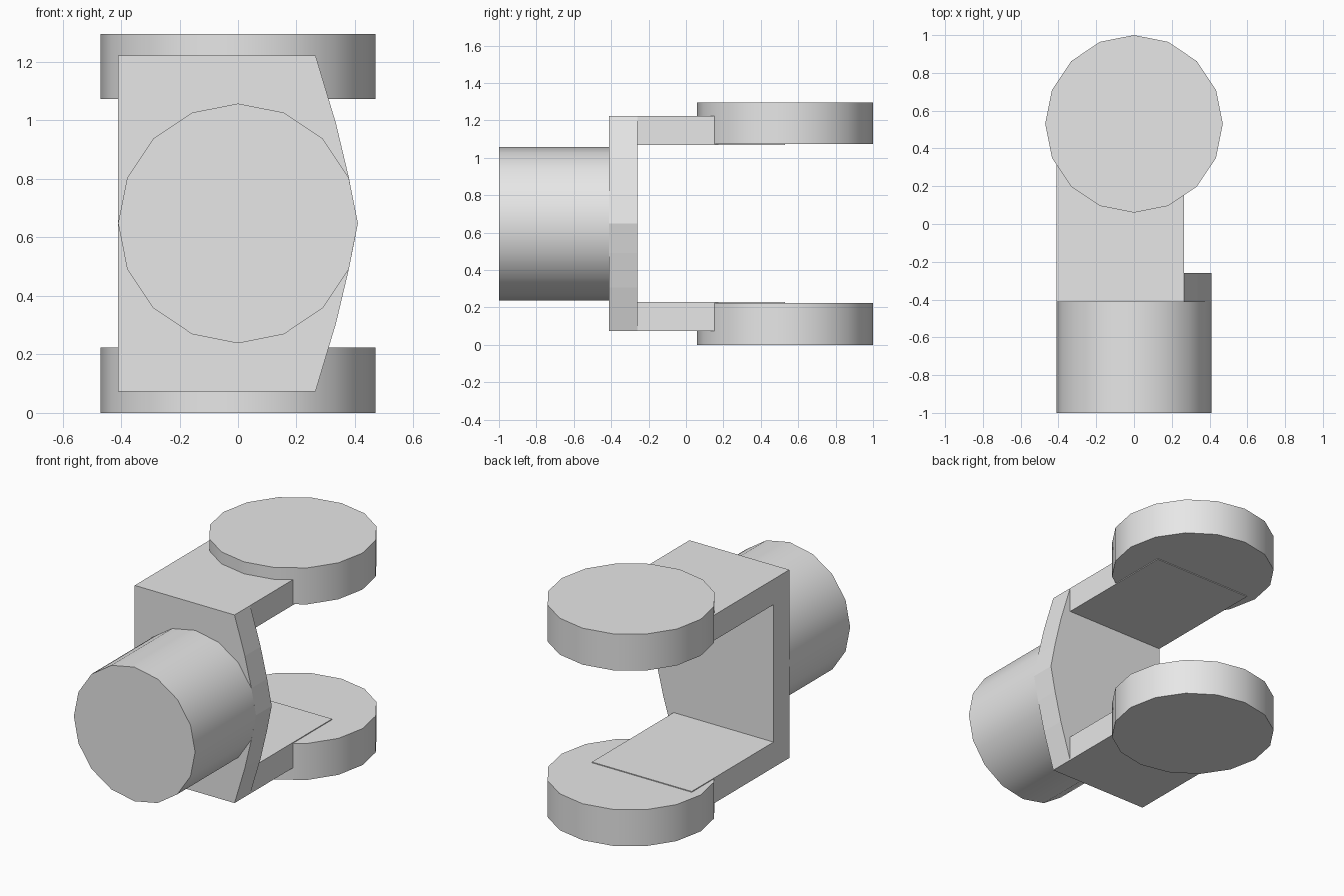
import bpy
import bmesh
import math
from mathutils import Matrix, Vector

cube = bpy.data.objects.get("Cube")
if cube:
    bpy.data.objects.remove(cube, do_unlink=True)

# Single plain grey material
grey = bpy.data.materials.new("plain_grey")
grey.use_nodes = True
grey.diffuse_color = (0.8, 0.8, 0.8, 1)
grey.node_tree.nodes["Principled BSDF"].inputs["Base Color"].default_value = (0.8, 0.8, 0.8, 1)


def make_object(name, bm):
    bmesh.ops.recalc_face_normals(bm, faces=bm.faces)
    mesh = bpy.data.meshes.new(name)
    bm.to_mesh(mesh)
    bm.free()
    mesh.materials.append(grey)
    obj = bpy.data.objects.new(name, mesh)
    bpy.context.collection.objects.link(obj)
    return obj


def cylinder(name, radius, depth, center, turn=0):
    bm = bmesh.new()
    place = Matrix.Translation(center) @ Matrix.Rotation(turn, 4, "X")
    bmesh.ops.create_cone(bm, cap_ends=True, segments=16, radius1=radius,
                          radius2=radius, depth=depth, matrix=place)
    obj = make_object(name, bm)
    bpy.ops.object.select_all(action="DESELECT")
    obj.select_set(True)
    bpy.context.view_layer.objects.active = obj
    bpy.ops.object.shade_smooth_by_angle(angle=math.radians(30))


def extrude(name, points, offset):
    bm = bmesh.new()
    face = bm.faces.new([bm.verts.new(p) for p in points])
    result = bmesh.ops.extrude_face_region(bm, geom=[face])
    moved = [v for v in result["geom"] if isinstance(v, bmesh.types.BMVert)]
    bmesh.ops.translate(bm, verts=moved, vec=Vector(offset))
    make_object(name, bm)


MID = 0.648      # mirror height of the fork
LEFT, RIGHT = -0.41, 0.265
FRONT, BACK = -0.412, -0.26

# Shaft stub at the front
cylinder("shaft", 0.41, 1 + FRONT, (0, (FRONT - 1) / 2, MID), math.pi / 2)

# Upright plate with one bulging side
half = [(RIGHT, 0.575), (0.335, 0.342), (0.379, 0.157)]
side = [(x, MID - d) for x, d in half] + [(0.41, MID)]
side += [(x, MID + d) for x, d in reversed(half)]
outline = [(LEFT, MID - 0.575)] + side + [(LEFT, MID + 0.575)]
extrude("back_plate", [(x, FRONT, z) for x, z in outline], (0, BACK - FRONT, 0))

# Fork arms ending in round pads
for name, sign in (("lower", -1), ("upper", 1)):
    z = MID + sign * 0.42
    arm = [(LEFT, BACK, z), (RIGHT, BACK, z), (RIGHT, 0.53, z), (LEFT, 0.53, z)]
    extrude(name + "_arm", arm, (0, 0, sign * 0.155))
    cylinder(name + "_pad", 0.47, 0.223, (0, 0.53, MID + sign * 0.5365))
